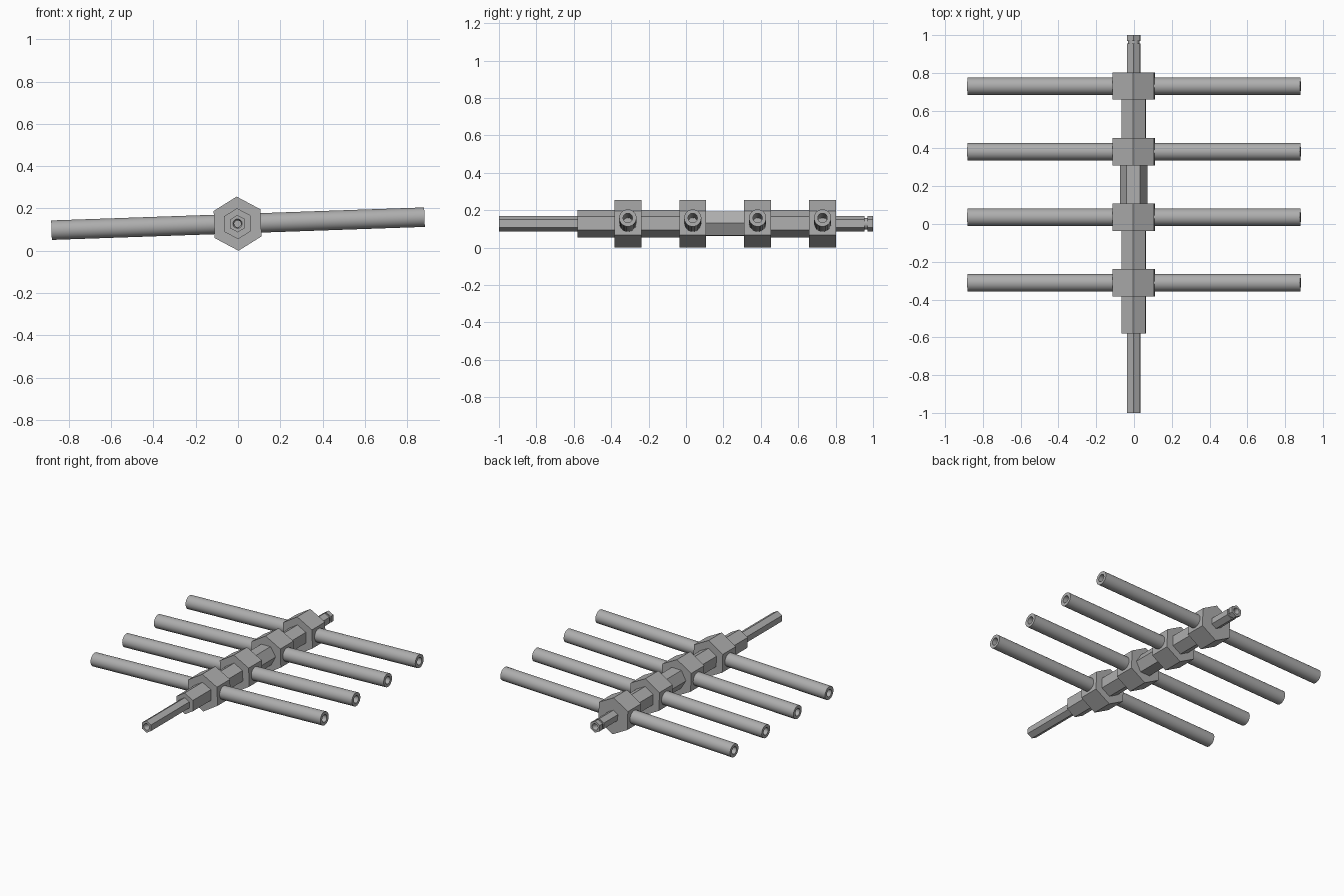
import bpy, bmesh, math
from mathutils import Matrix

cube = bpy.data.objects.get("Cube")
if cube:
    bpy.data.objects.remove(cube, do_unlink=True)

steel = bpy.data.materials.new("grey steel")
steel.use_nodes = True
GREY = (0.42, 0.42, 0.42, 1)
steel.diffuse_color = GREY
steel.node_tree.nodes["Principled BSDF"].inputs["Base Color"].default_value = GREY

CENTRE = Matrix.Translation((-0.002, 0, 0.128))
TILT = Matrix.Rotation(math.radians(-2), 4, 'Y')


def hex_radius(corner, angle):
    # Distance from axis to the side of a hexagon
    off = angle % (math.pi / 3) - math.pi / 6
    return corner * math.cos(math.pi / 6) / math.cos(off)


def turned(name, profile, place, segments=24, smooth=False):
    # Sweep (position, radius, shape) stations around the local z axis
    bm = bmesh.new()
    rings = []
    for pos, rad, shape in profile:
        ring = []
        for i in range(segments):
            a = math.tau * i / segments
            r = hex_radius(rad, a) if shape == "hex" else rad
            ring.append(bm.verts.new((r * math.cos(a), r * math.sin(a), pos)))
        rings.append(ring)
    for a, b in zip(rings, rings[1:]):
        for i in range(segments):
            j = (i + 1) % segments
            bm.faces.new((a[i], a[j], b[j], b[i]))
    bm.faces.new(rings[0])
    bm.faces.new(rings[-1])
    bmesh.ops.recalc_face_normals(bm, faces=bm.faces)
    mesh = bpy.data.meshes.new(name)
    bm.to_mesh(mesh)
    bm.free()
    mesh.materials.append(steel)
    obj = bpy.data.objects.new(name, mesh)
    obj.matrix_world = CENTRE @ TILT @ place
    bpy.context.collection.objects.link(obj)
    if smooth:
        bpy.ops.object.select_all(action='DESELECT')
        obj.select_set(True)
        bpy.context.view_layer.objects.active = obj
        bpy.ops.object.shade_smooth_by_angle(angle=math.radians(35))
    return obj


# Local z runs along +y, with a hexagon corner pointing up
ALONG_Y = Matrix.Rotation(math.radians(-90), 4, 'X') @ Matrix.Rotation(math.radians(90), 4, 'Z')
ALONG_X = Matrix.Rotation(math.radians(90), 4, 'Y')


def hex_bar(name, start, end, corner, turn=0):
    spin = Matrix.Rotation(math.radians(turn), 4, 'Z')
    turned(name, [(start, corner, "hex"), (end, corner, "hex")], ALONG_Y @ spin, 6)


# Thin spindle with bored ends and a snap groove at the back
turned("spindle", [
    (-0.9, 0.016, "round"), (-0.98, 0.016, "round"), (-1, 0.022, "round"),
    (-1, 0.041, "hex"), (0.955, 0.041, "hex"), (0.955, 0.03, "round"),
    (0.97, 0.03, "round"), (0.97, 0.041, "hex"), (1, 0.041, "hex"),
    (1, 0.022, "round"), (0.98, 0.016, "round"), (0.9, 0.016, "round")], ALONG_Y)

# Large hexagonal hubs, each carrying a cross tube
hubs = [-0.311 + 0.347 * i for i in range(4)]
for n, y in enumerate(hubs, 1):
    hex_bar(f"hub_{n}", y - 0.072, y + 0.072, 0.128)
    turned(f"cross_tube_{n}", [
        (-0.2, 0.025, "round"), (-0.88, 0.025, "round"), (-0.88, 0.046, "round"),
        (0.884, 0.046, "round"), (0.884, 0.025, "round"), (0.2, 0.025, "round")],
        Matrix.Translation((0, y, 0)) @ ALONG_X, 32, True)

# Hexagonal spacers between the hubs; one is turned flat side up
hex_bar("front_collar", -0.58, hubs[0], 0.073)
hex_bar("spacer_1", hubs[0], hubs[1], 0.073)
hex_bar("spacer_2", hubs[1], hubs[2], 0.073, 30)
hex_bar("spacer_3", hubs[2], hubs[3], 0.073)
